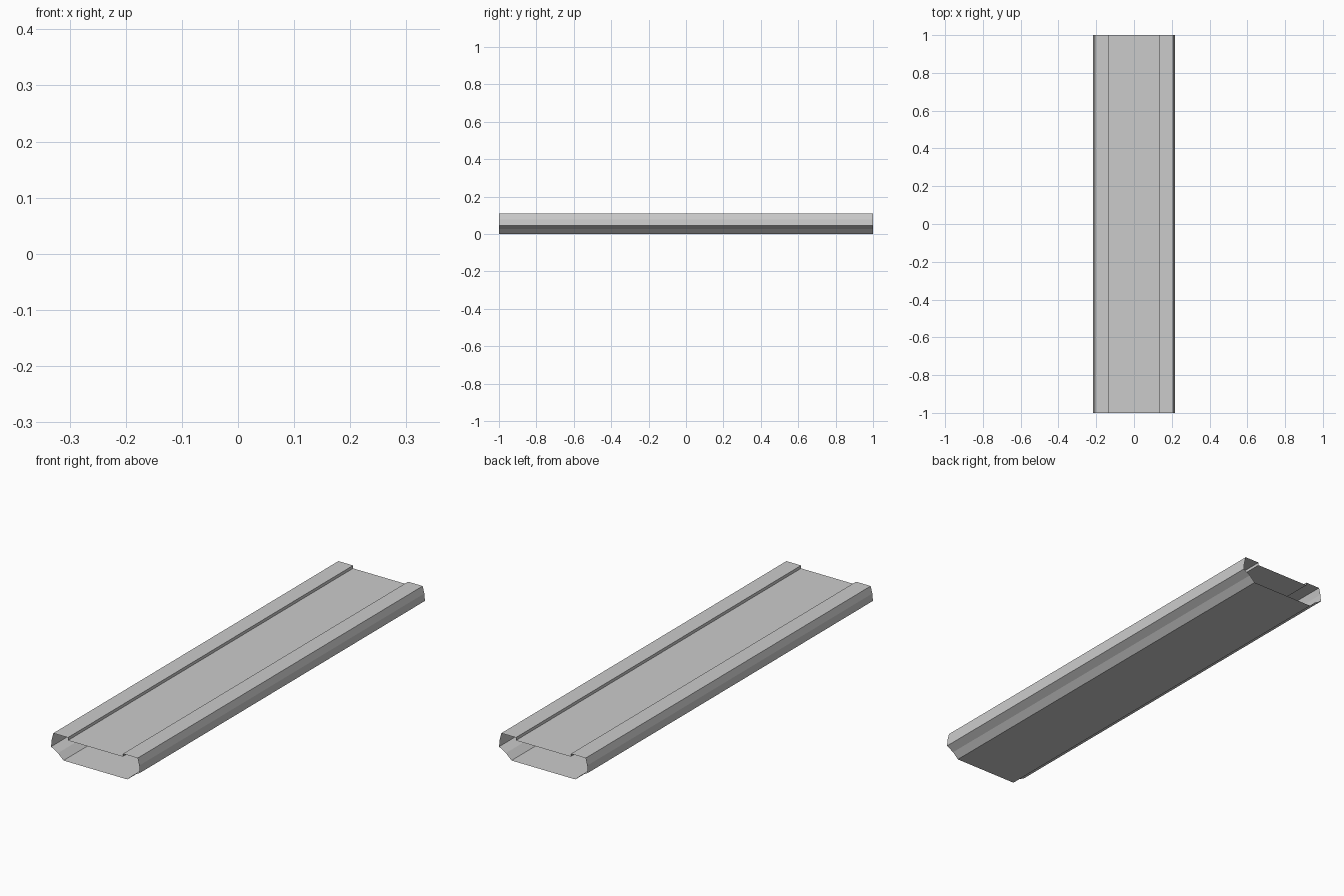
import bpy

if "Cube" in bpy.data.objects:
    bpy.data.objects.remove(bpy.data.objects["Cube"])

# Half cross-section (x, z), from the recessed top panel around to the underside
half = [(0.135, 0.095), (0.135, 0.108), (0.207, 0.108), (0.215, 0.077),
        (0.218, 0.045), (0.184, 0.026), (0.157, 0.0)]

# Mirror into a closed loop
loop = half + [(-x, z) for x, z in reversed(half)]
n = len(loop)

# Sweep the loop along y as an open-ended thin shell
verts = [(x, y, z) for y in (-1.0, 1.0) for x, z in loop]
faces = [(i, n + i, n + (i + 1) % n, (i + 1) % n) for i in range(n)]

mesh = bpy.data.meshes.new("hollow_rail")
mesh.from_pydata(verts, [], faces)

# Make the outside of the shell face outwards
top = max(mesh.polygons, key=lambda p: p.center.z)
if top.normal.z < 0:
    mesh.flip_normals()
mesh.update()

rail = bpy.data.objects.new("hollow_rail", mesh)
bpy.context.collection.objects.link(rail)
